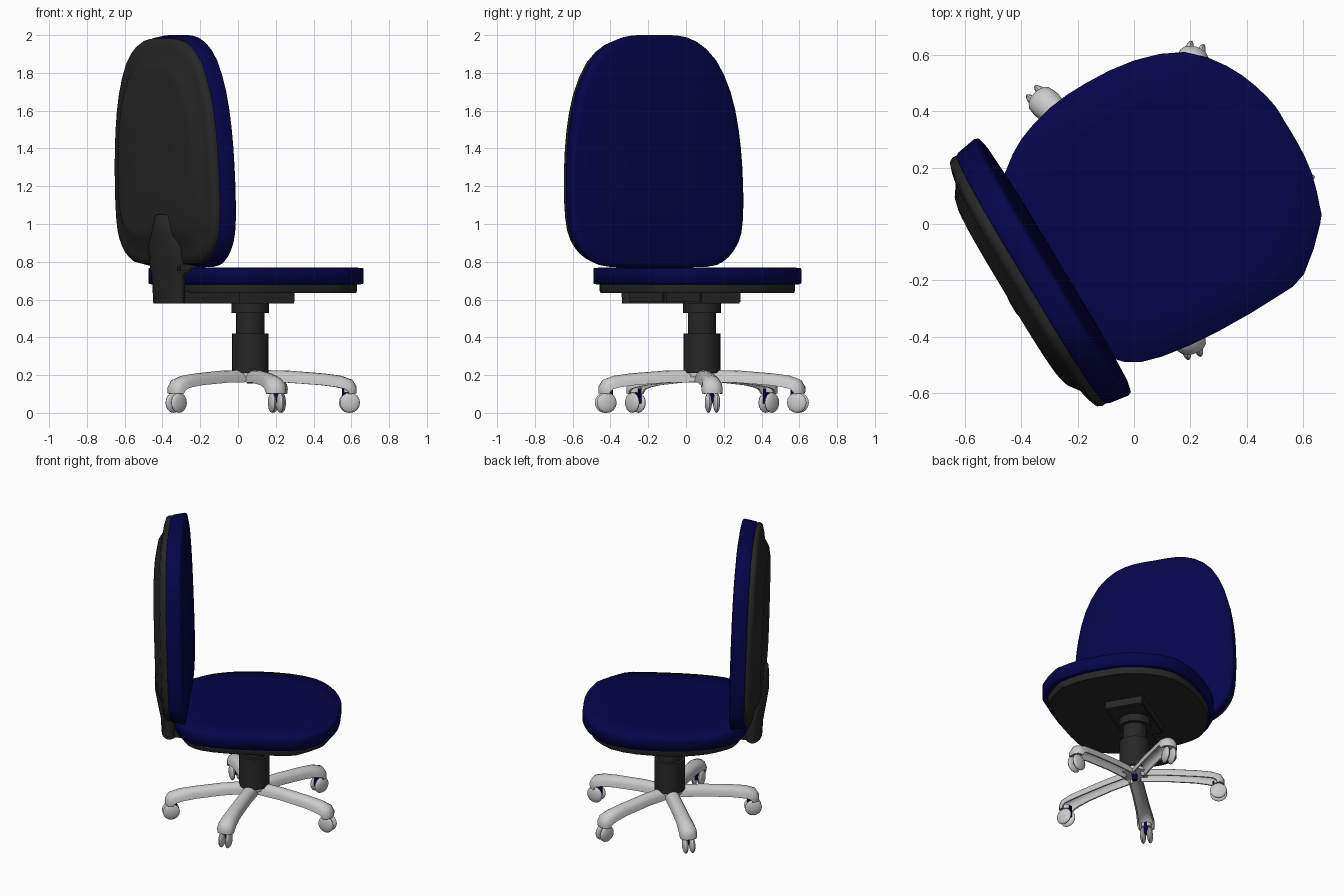
import bpy, bmesh
from math import sin, cos, pi, radians
from mathutils import Matrix, Vector

cube = bpy.data.objects.get("Cube")
if cube:
    bpy.data.objects.remove(cube, do_unlink=True)


def material(name, color):
    m = bpy.data.materials.new(name)
    m.use_nodes = True
    m.diffuse_color = (*color, 1)
    bsdf = m.node_tree.nodes["Principled BSDF"]
    bsdf.inputs["Base Color"].default_value = (*color, 1)
    bsdf.inputs["Roughness"].default_value = 0.7
    return m


NAVY = material("navy fabric", (0.0015, 0.0015, 0.07))
DARK = material("dark plastic", (0.02, 0.02, 0.02))
GREY = material("light grey plastic", (0.6, 0.6, 0.6))

# Chair space: +x forward, +y left, origin on the gas column
CHAIR = Matrix.Translation((0.065, 0.085, 0)) @ Matrix.Rotation(radians(31), 4, 'Z')
COLUMN = Matrix.Translation((0.065, 0.085, 0))


def finish(name, bm, mat, matrix=CHAIR, angle=40):
    bmesh.ops.recalc_face_normals(bm, faces=bm.faces)
    bm.transform(matrix)
    me = bpy.data.meshes.new(name)
    bm.to_mesh(me)
    bm.free()
    me.materials.append(mat)
    ob = bpy.data.objects.new(name, me)
    bpy.context.collection.objects.link(ob)
    bpy.ops.object.select_all(action='DESELECT')
    ob.select_set(True)
    bpy.context.view_layer.objects.active = ob
    bpy.ops.object.shade_smooth_by_angle(angle=radians(angle))


def loft(name, rings, mat, matrix=CHAIR, angle=40):
    """Skin a stack of closed rings and cap both ends."""
    bm = bmesh.new()
    loops = [[bm.verts.new(p) for p in ring] for ring in rings]
    n = len(loops[0])
    for a, b in zip(loops, loops[1:]):
        for i in range(n):
            j = (i + 1) % n
            bm.faces.new((a[i], a[j], b[j], b[i]))
    bm.faces.new(loops[0])
    bm.faces.new(loops[-1])
    finish(name, bm, mat, matrix, angle)


def box(name, lo, hi, mat, bevel):
    bm = bmesh.new()
    bmesh.ops.create_cube(bm, size=1)
    lo, hi = Vector(lo), Vector(hi)
    bm.transform(Matrix.Translation((lo + hi) / 2) @ Matrix.Diagonal((*(hi - lo), 1)))
    bmesh.ops.bevel(bm, geom=bm.edges[:], offset=bevel, segments=2, affect='EDGES')
    finish(name, bm, mat)


def cylinder(name, r, z0, z1, mat, matrix=COLUMN, sides=24):
    bm = bmesh.new()
    bmesh.ops.create_cone(bm, cap_ends=True, segments=sides, radius1=r, radius2=r, depth=z1 - z0,
                          matrix=Matrix.Translation((0, 0, (z0 + z1) / 2)))
    finish(name, bm, mat, matrix)


def rounded(points):
    """Add a curved midpoint between neighbours of a closed outline."""
    pts = [Vector(p) for p in points]
    out = []
    for i, p in enumerate(pts):
        a, q, b = pts[i - 1], pts[(i + 1) % len(pts)], pts[(i + 2) % len(pts)]
        out += [p, (p + q) * 0.5625 - (a + b) * 0.0625]
    return out


# Seat cushion and the pan beneath it
SEAT = rounded([(.546, 0), (.545, .063), (.522, .159), (.472, .271), (.369, .391), (.199, .458),
                (.012, .477), (-.146, .467), (-.288, .424), (-.382, .364), (-.445, .305),
                (-.49, .18), (-.505, 0), (-.49, -.2), (-.445, -.35), (-.378, -.444),
                (-.256, -.494), (-.038, -.52), (.2, -.522), (.325, -.503), (.467, -.379),
                (.497, -.328), (.534, -.209), (.546, -.1)])


def seat_rings(layers):
    return [[(u * s, (v + .02) * s - .02, z) for u, v in SEAT] for s, z in layers]


loft("seat_cushion", seat_rings([(.97, .68), (1, .685), (1, .762), (.992, .768), (.7, .771),
                                 (.4, .771)]), NAVY, angle=100)
loft("seat_pan", seat_rings([(.94, .69), (.94, .645), (.93, .635)]), DARK)

# Backrest cushion and shell, leaning back slightly
HALF = [(2, 0), (1.998, .14), (1.965, .26), (1.87, .375), (1.7, .462), (1.5, .508), (1.3, .527),
        (1.1, .53), (.95, .515), (.86, .47), (.8, .4), (.773, .3), (.77, 0)]
BACK = rounded(HALF + [(z, -w) for z, w in HALF[-2:0:-1]])
MID = 1.38


def back_rings(layers):
    rings = []
    for s, off in layers:
        outline = [(MID + (z - MID) * s, w * s) for z, w in BACK]
        rings.append([(-.498 - .03 * (z - .8) + off, w - .02, z) for z, w in outline])
    return rings


loft("back_cushion", back_rings([(.9, 0), (.97, 0), (.978, .008), (1, .078), (.992, .09),
                                 (.94, .097), (.7, .106), (.3, .11)]), NAVY, angle=100)
loft("back_shell", back_rings([(.965, .01), (.97, -.018), (.955, -.034), (.9, -.044), (.82, -.052),
                               (.74, -.082), (.68, -.09), (.3, -.092)]), DARK, angle=60)


# Upright carrying the backrest
def upright_ring(z, u, v, hu, hv):
    angles = [2 * pi * (i + .5) / 16 for i in range(16)]
    return [(u + hu * cos(a), v + hv * sin(a), z) for a in angles]


loft("back_upright", [upright_ring(*r) for r in [
    (.58, -.525, -.04, .055, .135), (.68, -.528, -.04, .058, .138), (.8, -.543, -.05, .064, .15),
    (.88, -.556, -.06, .064, .15), (.97, -.566, -.075, .056, .11), (1.04, -.572, -.08, .045, .08),
    (1.05, -.572, -.08, .035, .065)]], DARK, angle=60)
box("back_bracket", (-.56, -.2, .74), (-.42, .06, .795), DARK, .01)

# Tilt mechanism and gas column
box("support_arm", (-.56, -.15, .58), (-.15, .05, .645), DARK, .006)
box("tilt_mechanism", (-.2, -.13, .58), (.2, .12, .645), DARK, .006)
cylinder("column_collar", .1, .53, .59, DARK)
cylinder("column_upper", .075, .4, .54, DARK)
cylinder("column_sleeve", .097, .21, .42, DARK)

# Base hub
cylinder("base_hub", .085, .19, .222, GREY)
cylinder("hub_pin", .018, .155, .2, NAVY)


def leg_ring(r, z, w, h, tilt):
    """Arched channel section, open on the underside."""
    t = radians(tilt)
    arc = [pi * i / 8 for i in range(9)]
    section = [(w * cos(a), h * sin(a) ** 0.7 if 0 < a < pi else 0) for a in arc]
    section += [(x * .8, y * .8) for x, y in section[::-1]]
    return [(r + y * sin(t), x, z + y * cos(t)) for x, y in section]


LEG = [(.04, .163, .045, .064, 0), (.2, .16, .044, .064, 2), (.38, .147, .047, .063, 8),
       (.46, .136, .052, .065, 20), (.5, .127, .056, .065, 42), (.515, .115, .056, .056, 65),
       (.52, .1, .052, .045, 85)]

# Five legs, each with a twin-wheel caster
for i, angle in enumerate((6, 74, 138, 222, 285), 1):
    spin = COLUMN @ Matrix.Rotation(radians(angle), 4, 'Z')
    loft(f"base_leg_{i}", [leg_ring(*r) for r in LEG], GREY, spin)
    at = spin @ Matrix.Translation((.528, 0, 0))
    cylinder(f"caster_cap_{i}", .032, .108, .135, GREY, at, 16)
    bm = bmesh.new()
    bmesh.ops.create_cube(bm, size=1, matrix=Matrix.Translation((-.02, 0, .09))
                          @ Matrix.Diagonal((.035, .018, .08, 1)))
    finish(f"caster_fork_{i}", bm, NAVY, at)
    for side, name in ((1, "left"), (-1, "right")):
        bm = bmesh.new()
        bmesh.ops.create_uvsphere(bm, u_segments=16, v_segments=10, radius=1)
        place = Matrix.Translation((0, side * .022, .054)) @ Matrix.Rotation(pi / 2, 4, 'X')
        finish(f"caster_wheel_{name}_{i}", bm, GREY, at @ place @ Matrix.Diagonal((.054, .054, .018, 1)))
